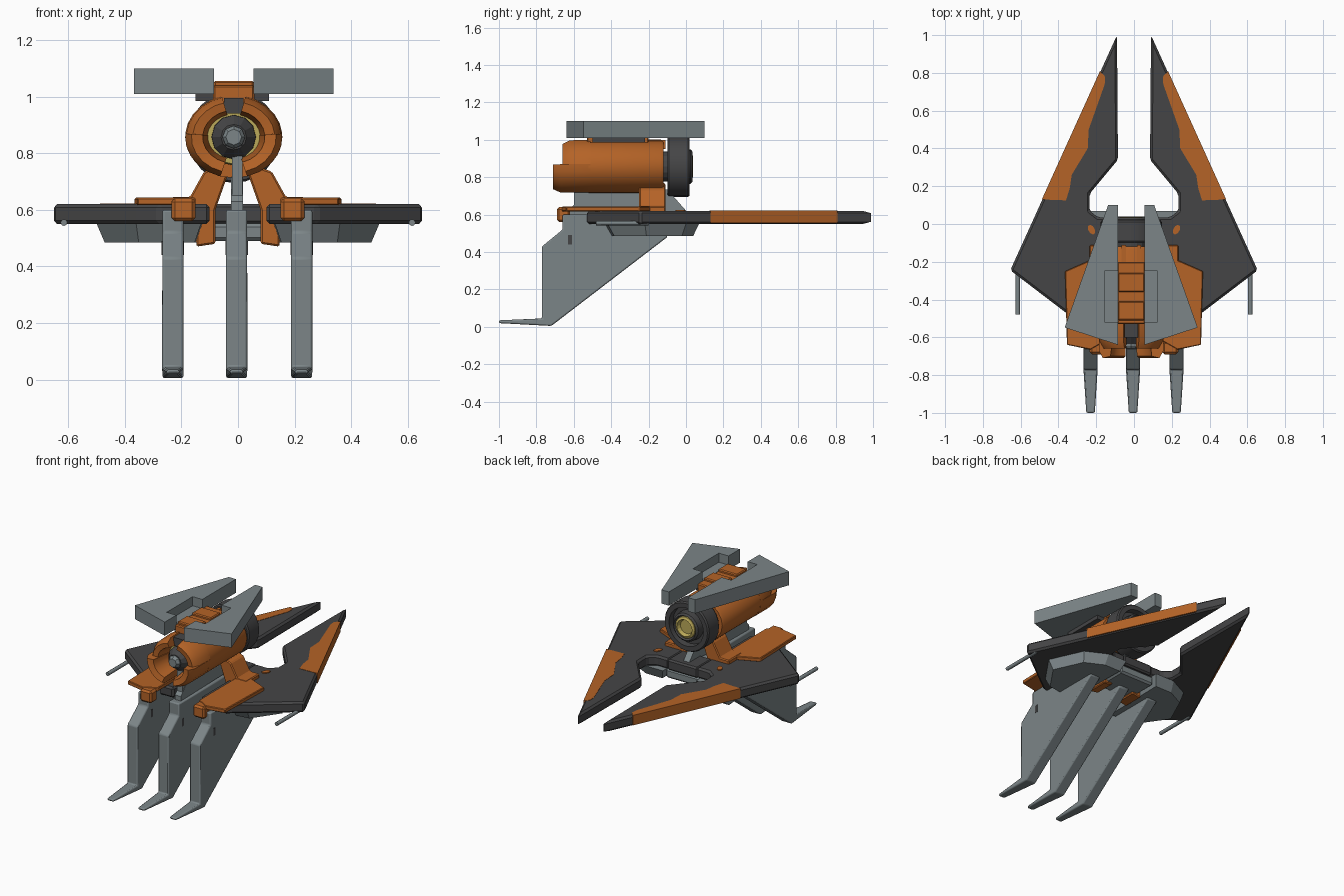
import bpy, bmesh, math
from mathutils import Vector

if "Cube" in bpy.data.objects:
    bpy.data.objects.remove(bpy.data.objects["Cube"])


def material(name, rgb):
    m = bpy.data.materials.new(name)
    m.diffuse_color = (*rgb, 1)
    m.use_nodes = True
    m.node_tree.nodes["Principled BSDF"].inputs["Base Color"].default_value = m.diffuse_color
    return m


GREY = material("steel grey", (0.20, 0.235, 0.245))
DARK = material("charcoal", (0.06, 0.06, 0.062))
ORANGE = material("burnt orange", (0.46, 0.125, 0.02))
YELLOW = material("brass yellow", (0.50, 0.40, 0.10))
CX, CZ = -0.015, 0.857          # engine axis


def finish(bm, name, mat, bevel=0.0, segs=1, smooth=None):
    bmesh.ops.recalc_face_normals(bm, faces=bm.faces)
    me = bpy.data.meshes.new(name)
    bm.to_mesh(me)
    bm.free()
    me.materials.append(mat)
    ob = bpy.data.objects.new(name, me)
    bpy.context.collection.objects.link(ob)
    if bevel:
        b = ob.modifiers.new("bevel", 'BEVEL')
        b.width, b.segments = bevel, segs
        b.limit_method, b.angle_limit = 'ANGLE', math.radians(35)
    if smooth:
        bpy.context.view_layer.objects.active = ob
        ob.select_set(True)
        bpy.ops.object.shade_smooth_by_angle(angle=math.radians(smooth))
        ob.select_set(False)
    return ob


def prism(name, pts, axis, a, b, mat, s=1, bevel=0.0, segs=1, end_scale=1.0, smooth=None):
    """Extrude a 2D outline along an axis from a to b; s=-1 mirrors in x."""
    place = {'z': lambda u, v, w: (s * u, v, w),
             'y': lambda u, v, w: (s * u, w, v),
             'x': lambda u, v, w: (s * w, u, v)}[axis]
    mu = sum(p[0] for p in pts) / len(pts)
    mv = sum(p[1] for p in pts) / len(pts)
    bm = bmesh.new()
    lo = [bm.verts.new(place(mu + (u - mu) * end_scale, mv + (v - mv) * end_scale, a)) for u, v in pts]
    hi = [bm.verts.new(place(u, v, b)) for u, v in pts]
    bm.faces.new(lo)
    bm.faces.new(hi)
    n = len(pts)
    for i in range(n):
        j = (i + 1) % n
        bm.faces.new((lo[i], lo[j], hi[j], hi[i]))
    return finish(bm, name, mat, bevel, segs, smooth)


def box(name, x, y, z, mat, s=1, bevel=0.0):
    return prism(name, [(x[0], y[0]), (x[1], y[0]), (x[1], y[1]), (x[0], y[1])], 'z', z[0], z[1], mat, s, bevel)


def lathe(name, prof, mat, a0=0, a1=360, n=16, zs=1.0, s=1, smooth=None):
    """Turn a closed (y, r) profile about the engine axis; angles run from the top."""
    full = a1 - a0 >= 360
    bm = bmesh.new()
    rows = []
    for i in range(n if full else n + 1):
        t = math.radians(a0 + (a1 - a0) * i / n)
        rows.append([bm.verts.new((CX + s * r * math.sin(t), y, CZ + zs * r * math.cos(t))) for y, r in prof])
    k = len(prof)
    for i in range(n):
        p, q = rows[i], rows[(i + 1) % len(rows)]
        for j in range(k):
            bm.faces.new((p[j], p[(j + 1) % k], q[(j + 1) % k], q[j]))
    if not full:
        bm.faces.new(rows[0])
        bm.faces.new(rows[-1])
    bmesh.ops.remove_doubles(bm, verts=bm.verts, dist=1e-5)
    return finish(bm, name, mat, smooth=smooth)


WING = [(0.09, 1.0), (0.655, -0.245), (0.36, -0.47), (0.28, -0.53), (0.10, -0.53),
        (0.10, 0.035), (0.19, 0.035), (0.235, 0.07), (0.235, 0.16), (0.085, 0.34)]
STRIPE = [(0.180, 0.81), (0.488, 0.13), (0.36, 0.125), (0.34, 0.19), (0.33, 0.26),
          (0.245, 0.40), (0.24, 0.50), (0.155, 0.74), (0.153, 0.78)]
PAD = [(0.365, -0.25), (0.355, -0.64), (0.23, -0.665), (0.15, -0.62), (0.15, -0.17), (0.24, -0.195)]
STRUT = [(0.02, 0.77), (0.08, 0.60), (0.08, 0.48), (0.147, 0.47), (0.15, 0.56),
         (0.235, 0.565), (0.235, 0.645), (0.17, 0.645), (0.12, 0.735)]
KEEL = [(0.13, -0.45), (0.36, -0.42), (0.50, -0.22), (0.40, 0.0), (0.26, 0.07), (0.12, 0.07)]
PANEL = [(0.07, 0.10), (0.122, 0.10), (0.352, -0.548), (0.07, -0.64),
         (0.07, -0.52), (0.14, -0.52), (0.14, -0.25), (0.07, -0.25)]

for s, side in ((1, "right"), (-1, "left")):
    # swept wings with edge stripes and underside housings
    prism(side + "_wing", WING, 'z', 0.55, 0.62, DARK, s, bevel=0.012)
    prism(side + "_wing_stripe", STRIPE, 'z', 0.556, 0.622, ORANGE, s)
    prism(side + "_wing_housing", KEEL, 'z', 0.485, 0.552, GREY, s, end_scale=0.86)
    # wing root cap
    prism(side + "_root_cap", [(0.225 + 0.018 * math.cos(i * math.pi / 4) + 0.008 * math.sin(i * math.pi / 4),
                                -0.03 + 0.026 * math.sin(i * math.pi / 4)) for i in range(8)],
          'z', 0.61, 0.626, ORANGE, s)
    # shoulder pads with folded front lip
    prism(side + "_shoulder_pad", PAD, 'z', 0.617, 0.643, ORANGE, s, bevel=0.004)
    box(side + "_pad_lip", (0.15, 0.235), (-0.69, -0.62), (0.56, 0.64), ORANGE, s, bevel=0.012)
    # splayed struts carrying the engine
    prism(side + "_engine_strut", STRUT, 'y', -0.25, -0.11, ORANGE, s, bevel=0.006)
    # thin wing tip rods
    rod = [(s * 0.615 + 0.012 * math.cos(i * math.pi / 4), 0.555 + 0.012 * math.sin(i * math.pi / 4)) for i in range(8)]
    prism(side + "_wing_rod", rod, 'y', -0.48, -0.20, GREY, smooth=50)

# bridge between the wings
box("wing_bridge", (-0.11, 0.11), (-0.12, 0.04), (0.55, 0.62), DARK, bevel=0.01)
box("bridge_underside", (-0.13, 0.13), (-0.2, 0.03), (0.49, 0.552), GREY, bevel=0.012)

# three blade legs with toes
LEG = [(-0.66, 0.60), (-0.66, 0.52), (-0.77, 0.43), (-0.77, 0.045), (-1.0, 0.035),
       (-1.0, 0.02), (-0.72, 0.005), (-0.10, 0.48), (-0.10, 0.60)]
for x, name in ((-0.23, "left"), (-0.005, "middle"), (0.225, "right")):
    leg = prism(name + "_leg", LEG, 'x', x - 0.0375, x + 0.0375, GREY, bevel=0.014, segs=2, smooth=40)
    for v in leg.data.vertices:
        if v.co.y < -0.9:
            v.co.x = x + (v.co.x - x) * 0.6
    for e in (-1, 1):
        x0 = x + e * 0.0375
        box(name + "_leg_slot", (x0 - 0.002, x0 + 0.002), (-0.63, -0.61), (0.44, 0.49), DARK)

# central pylon under the engine
prism("engine_pylon", [(-0.62, 0.60), (-0.62, 0.63), (-0.54, 0.715), (-0.10, 0.735), (0.01, 0.61)],
      'x', -0.025, 0.018, GREY)
box("pylon_front", (-0.022, 0.016), (-0.60, -0.5), (0.60, 0.79), GREY)

# engine barrel with split front cowling
lathe("engine_barrel", [(-0.12, 0.0), (-0.12, 0.165), (-0.135, 0.172), (-0.52, 0.172), (-0.52, 0.0)],
      ORANGE, zs=0.84, n=20, smooth=30)
for s, side in ((1, "right"), (-1, "left")):
    lathe(side + "_upper_cowl", [(-0.51, 0.172), (-0.62, 0.168), (-0.66, 0.145), (-0.655, 0.11), (-0.51, 0.085)],
          ORANGE, 14, 85, 5, 0.86, s, 30)
    lathe(side + "_lower_cowl", [(-0.51, 0.172), (-0.67, 0.172), (-0.71, 0.15), (-0.70, 0.11), (-0.51, 0.085)],
          ORANGE, 85, 164, 5, 0.84, s, 30)
lathe("intake_ring", [(-0.50, 0.0), (-0.54, 0.10), (-0.56, 0.095), (-0.56, 0.0)], YELLOW)
lathe("intake_cone", [(-0.51, 0.0), (-0.51, 0.08), (-0.59, 0.078), (-0.635, 0.045), (-0.635, 0.0)], DARK, n=12)
lathe("intake_hub", [(-0.6, 0.0), (-0.6, 0.042), (-0.645, 0.04), (-0.66, 0.028), (-0.66, 0.0)], GREY, n=8)
box("cowl_slot_block", (-0.05, 0.02), (-0.60, -0.5), (0.94, 0.995), DARK)

# exhaust
lathe("exhaust_neck", [(-0.13, 0.0), (-0.13, 0.08), (-0.05, 0.08), (-0.05, 0.0)], DARK)
lathe("exhaust_ring", [(-0.10, 0.115), (-0.10, 0.155), (-0.09, 0.162), (0.01, 0.162), (0.02, 0.155), (0.02, 0.125)],
      DARK, n=24, smooth=30)
lathe("exhaust_plate", [(-0.08, 0.0), (-0.08, 0.13), (-0.02, 0.13), (-0.02, 0.0)], DARK, n=24)
lathe("nozzle_ring", [(-0.03, 0.075), (-0.03, 0.098), (0.025, 0.092), (0.035, 0.08), (0.02, 0.07)],
      DARK, n=20, smooth=30)
lathe("nozzle_core", [(-0.03, 0.0), (-0.03, 0.076), (0.03, 0.07), (0.038, 0.055), (0.015, 0.045), (0.015, 0.0)],
      YELLOW, n=16)

# top fins on their orange saddle
for s, side in ((1, "right"), (-1, "left")):
    fin = prism(side + "_top_fin", PANEL, 'z', 1.01, 1.10, GREY, s)
    tray = box(side + "_fin_tray", (0.07, 0.145), (-0.525, -0.245), (1.01, 1.04), GREY, s)
    for ob in (fin, tray):
        ob.location.x = CX
box("fin_base", (-0.15, 0.11), (-0.50, -0.22), (0.985, 1.012), DARK)
box("saddle", (-0.088, 0.058), (-0.53, -0.20), (0.97, 1.04), ORANGE, bevel=0.006)
for y0 in (-0.51, -0.36):
    box("saddle_step", (-0.085, 0.055), (y0, y0 + 0.10), (1.03, 1.056), ORANGE, bevel=0.006)
for x0 in (-0.065, 0.015):
    box("rear_link", (x0, x0 + 0.022), (-0.20, -0.11), (0.95, 1.0), ORANGE)
